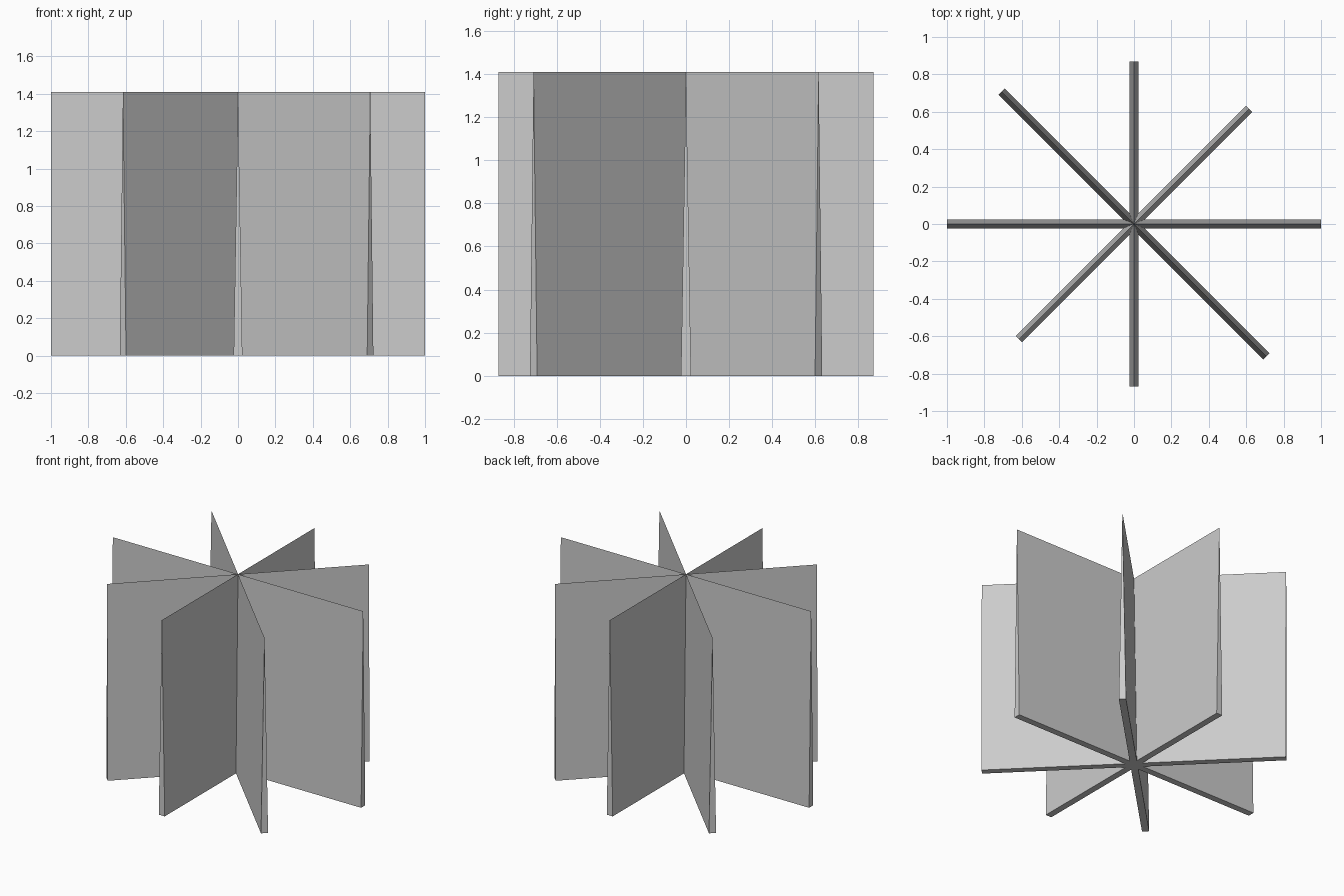
import bpy, bmesh
from math import radians
from mathutils import Matrix

if "Cube" in bpy.data.objects:
    bpy.data.objects.remove(bpy.data.objects["Cube"])

HEIGHT = 1.41
HALF_THICK = 0.0235


def wedge_panel(name, half_length, angle):
    """Upright panel tapering from a flat base to a knife edge at the top."""
    bm = bmesh.new()
    profile = [(-HALF_THICK, 0), (HALF_THICK, 0), (0, HEIGHT)]
    face = bm.faces.new([bm.verts.new((-half_length, y, z)) for y, z in profile])
    ext = bmesh.ops.extrude_face_region(bm, geom=[face])
    verts = [v for v in ext["geom"] if isinstance(v, bmesh.types.BMVert)]
    bmesh.ops.translate(bm, verts=verts, vec=(2 * half_length, 0, 0))
    bmesh.ops.recalc_face_normals(bm, faces=bm.faces)
    bm.transform(Matrix.Rotation(radians(angle), 4, 'Z'))
    mesh = bpy.data.meshes.new(name)
    bm.to_mesh(mesh)
    bm.free()
    obj = bpy.data.objects.new(name, mesh)
    bpy.context.collection.objects.link(obj)


# Four panels crossing at the centre: two long, two short
wedge_panel("long_panel_side", 1.0, 0)
wedge_panel("short_panel_diagonal", 0.87, 45)
wedge_panel("short_panel_front", 0.87, 90)
wedge_panel("long_panel_diagonal", 1.0, 135)
